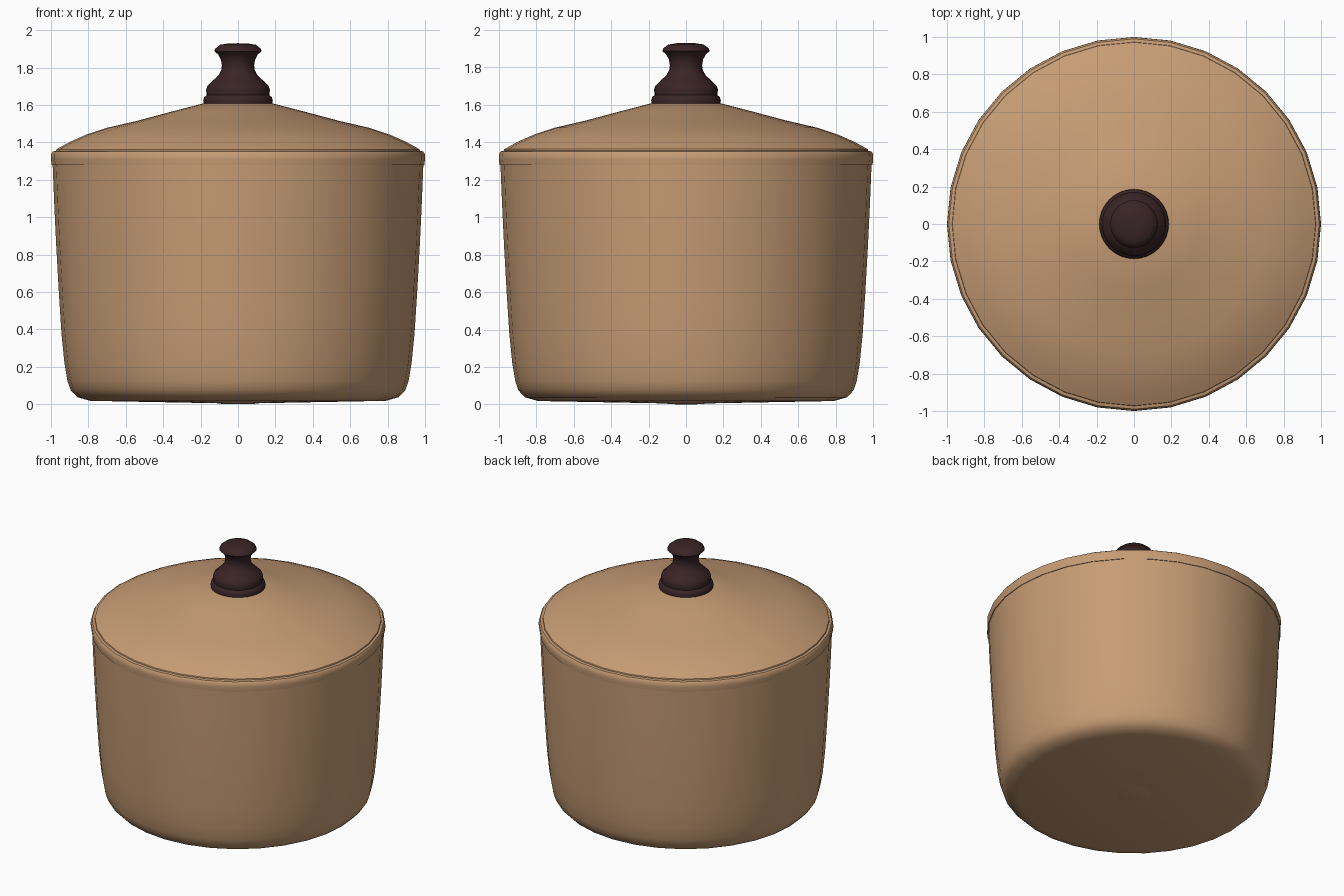
import bpy
import bmesh
import math

if "Cube" in bpy.data.objects:
    bpy.data.objects.remove(bpy.data.objects["Cube"], do_unlink=True)

SEGMENTS = 32


def make_material(name, rgb, roughness):
    mat = bpy.data.materials.new(name)
    mat.use_nodes = True
    colour = (*rgb, 1.0)
    mat.diffuse_color = colour
    bsdf = mat.node_tree.nodes["Principled BSDF"]
    bsdf.inputs["Base Color"].default_value = colour
    bsdf.inputs["Roughness"].default_value = roughness
    return mat


def lathe(name, profile, mat, sharp_angle):
    """Spin a (radius, height) profile about z into a smooth-shaded object."""
    bm = bmesh.new()
    verts = [bm.verts.new((r, 0, z)) for r, z in profile]
    edges = [bm.edges.new(pair) for pair in zip(verts, verts[1:])]
    bmesh.ops.spin(bm, geom=verts + edges, cent=(0, 0, 0), axis=(0, 0, 1),
                   angle=math.tau, steps=SEGMENTS, use_duplicate=False)
    bmesh.ops.remove_doubles(bm, verts=bm.verts, dist=0.0005)
    bmesh.ops.recalc_face_normals(bm, faces=bm.faces)
    mesh = bpy.data.meshes.new(name)
    bm.to_mesh(mesh)
    bm.free()
    mesh.materials.append(mat)
    obj = bpy.data.objects.new(name, mesh)
    bpy.context.collection.objects.link(obj)
    bpy.ops.object.select_all(action="DESELECT")
    obj.select_set(True)
    bpy.context.view_layer.objects.active = obj
    bpy.ops.object.shade_smooth_by_angle(angle=math.radians(sharp_angle))
    return obj


clay = make_material("tan clay", (0.57, 0.335, 0.178), 0.6)
wood = make_material("dark wood", (0.042, 0.018, 0.019), 0.5)

# Pot: outer wall from the base up, over the rim and down the inside
lathe("pot", [
    (0, 0.005), (0.1, 0.005), (0.79, 0.018), (0.86, 0.038), (0.895, 0.075),
    (0.912, 0.125), (0.928, 0.22), (0.944, 0.38), (0.958, 0.6),
    (0.972, 0.85), (0.982, 1.06), (0.991, 1.28),
    (0.95, 1.28), (0.9, 0.2), (0.84, 0.08), (0, 0.06),
], clay, 50)

# Lid: overhanging edge band, narrow ledge and gently domed top
lathe("lid", [
    (0.94, 1.278), (0.996, 1.278), (1.0, 1.31), (0.999, 1.338),
    (0.99, 1.351), (0.973, 1.355), (0.971, 1.363), (0.9, 1.402),
    (0.81, 1.442), (0.7, 1.478), (0.54, 1.515), (0.36, 1.563),
    (0.19, 1.607), (0, 1.607),
], clay, 35)

# Knob: footed base, rounded belly, thin neck and flared cap
lathe("knob", [
    (0, 1.602), (0.184, 1.602), (0.186, 1.625), (0.18, 1.643),
    (0.167, 1.652), (0.171, 1.68), (0.163, 1.703), (0.135, 1.73),
    (0.105, 1.757), (0.09, 1.785), (0.086, 1.81), (0.091, 1.842),
    (0.106, 1.87), (0.127, 1.887), (0.12, 1.903), (0.095, 1.922),
    (0.05, 1.929), (0, 1.93),
], wood, 45)

# Base pad: brings the slightly convex underside down to the ground
lathe("base_pad", [(0, 0), (0.08, 0.001), (0.12, 0.006)], clay, 40)
